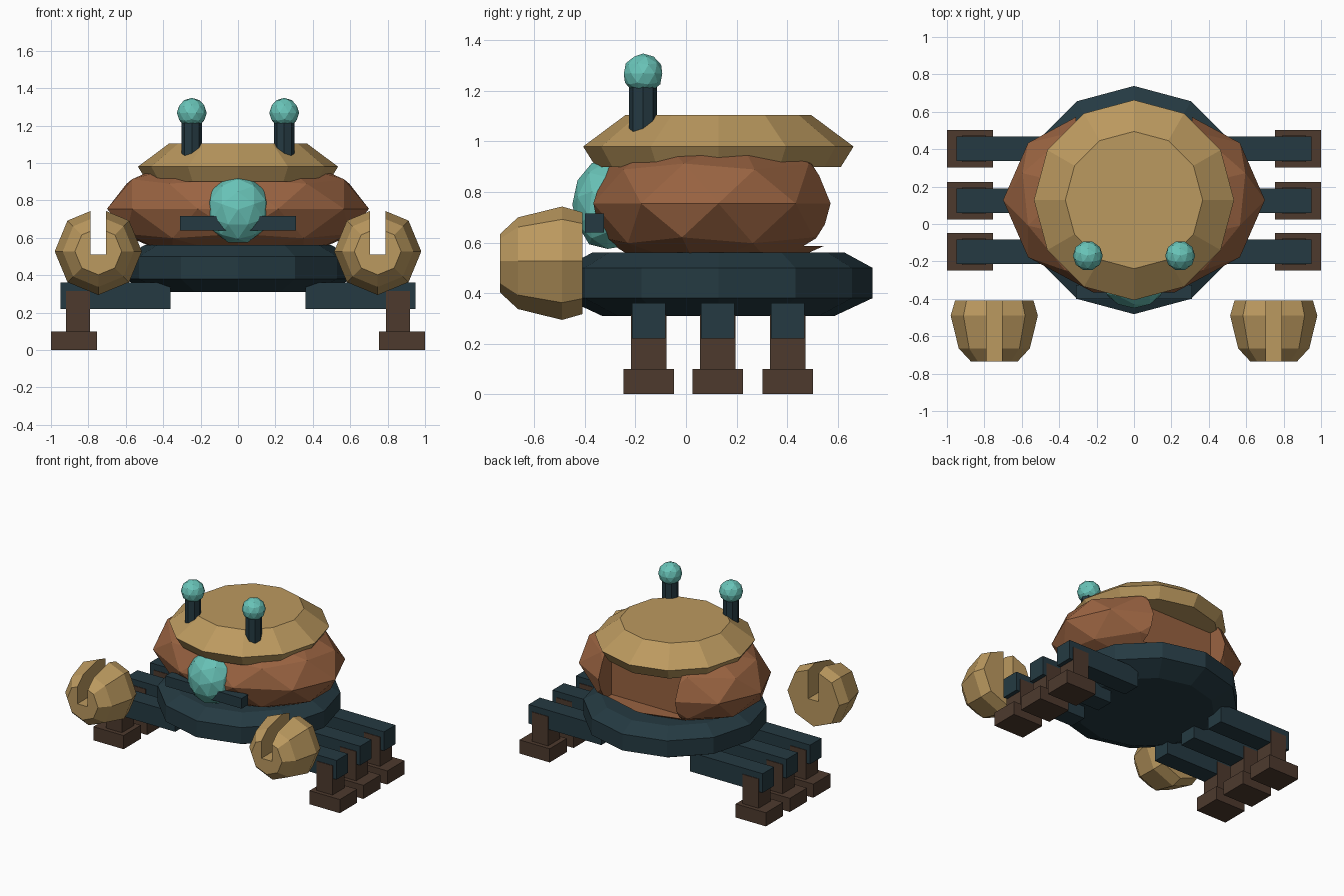
import bpy, bmesh
from math import cos, sin, pi
from mathutils import Matrix, Vector

old = bpy.data.objects.get("Cube")
if old:
    bpy.data.objects.remove(old, do_unlink=True)


def material(name, rgb):
    m = bpy.data.materials.new(name)
    m.use_nodes = True
    m.diffuse_color = (*rgb, 1)
    m.node_tree.nodes["Principled BSDF"].inputs["Base Color"].default_value = (*rgb, 1)
    return m


GOLD = material("sandy gold", (0.50, 0.32, 0.115))
RUST = material("rust brown", (0.32, 0.125, 0.053))
SLATE = material("dark slate", (0.018, 0.042, 0.054))
TEAL = material("pale teal", (0.14, 0.55, 0.48))
EARTH = material("dark earth", (0.075, 0.042, 0.027))


def finish(name, bm, mat):
    bmesh.ops.recalc_face_normals(bm, faces=bm.faces)
    mesh = bpy.data.meshes.new(name)
    bm.to_mesh(mesh)
    bm.free()
    mesh.materials.append(mat)
    ob = bpy.data.objects.new(name, mesh)
    bpy.context.collection.objects.link(ob)
    return ob


def box(name, mat, x, y, z):
    """Box given by its (min, max) range on each axis."""
    bm = bmesh.new()
    bmesh.ops.create_cube(bm, size=1)
    for v in bm.verts:
        v.co = Vector([(a + b) / 2 + c * (b - a) for c, (a, b) in zip(v.co, (x, y, z))])
    return finish(name, bm, mat)


def lathe(name, mat, centre, profile, sides, along_y=False):
    """Closed solid through rings of (radius, position) along z or y."""
    bm = bmesh.new()
    rings = []
    for r, h in profile:
        ring = []
        for i in range(sides):
            a = 2 * pi * i / sides
            p = (r * cos(a), h, r * sin(a)) if along_y else (r * cos(a), r * sin(a), h)
            ring.append(bm.verts.new(Vector(p) + Vector(centre)))
        rings.append(ring)
    for low, high in zip(rings, rings[1:]):
        for i in range(sides):
            j = (i + 1) % sides
            bm.faces.new((low[i], low[j], high[j], high[i]))
    bm.faces.new(rings[0])
    bm.faces.new(rings[-1])
    return finish(name, bm, mat)


def ball(name, mat, centre, radii, tilt=0):
    """Faceted ellipsoid, symmetric in x."""
    bm = bmesh.new()
    bmesh.ops.create_icosphere(bm, subdivisions=2, radius=1)
    turn = Matrix.Rotation(tilt, 4, "X") @ Matrix.Rotation(pi / 2, 4, "Z")
    bm.transform(Matrix.Translation(centre) @ Matrix.Diagonal((*radii, 1)) @ turn)
    return finish(name, bm, mat)


def carve(ob, cutter):
    """Subtract the cutter from the object and discard it."""
    cutter.hide_render = True
    mod = ob.modifiers.new("carve", "BOOLEAN")
    mod.operation, mod.solver, mod.object = "DIFFERENCE", "EXACT", cutter
    graph = bpy.context.evaluated_depsgraph_get()
    mesh = bpy.data.meshes.new_from_object(ob.evaluated_get(graph))
    ob.modifiers.clear()
    ob.data = mesh
    bpy.data.objects.remove(cutter, do_unlink=True)


MID_Y = 0.128

# Chamfered base disc
lathe("base_disc", SLATE, (0, MID_Y, 0),
      [(0.46, 0.31), (0.61, 0.38), (0.61, 0.50), (0.50, 0.56)], 12)

# Faceted body with a recess in the back
body = ball("body", RUST, (0, MID_Y, 0.755), (0.70, 0.52, 0.30))
carve(body, box("recess_cutter", RUST, (-0.31, 0.31), (0.42, 1.0), (0.587, 0.93)))

# Shell cap on top
lathe("shell_cap", GOLD, (0, MID_Y, 0),
      [(0.485, 0.90), (0.535, 0.98), (0.367, 1.105)], 12)

# Face: domed lens and mouth bar
ball("face_lens", TEAL, (0, -0.31, 0.75), (0.172, 0.14, 0.184), tilt=pi / 2)
box("mouth_bar", SLATE, (-0.31, 0.31), (-0.40, -0.325), (0.64, 0.715))

for side, s in (("left", 1), ("right", -1)):
    def span(a, b):
        return sorted((s * a, s * b))

    # Eye stalk and eye
    lathe(f"{side}_eye_stalk", SLATE, (s * 0.247, -0.17, 0), [(0.055, 1.0), (0.055, 1.23)], 8)
    ball(f"{side}_eye", TEAL, (s * 0.247, -0.17, 1.268), (0.08, 0.08, 0.08))

    # Round claw with a slot through its upper half
    claw = lathe(f"{side}_claw", GOLD, (s * 0.747, 0, 0.527),
                 [(0.125, -0.735), (0.19, -0.665), (0.233, -0.49), (0.21, -0.41)], 8, along_y=True)
    carve(claw, box("slot_cutter", GOLD, span(0.705, 0.789), (-1, -0.2), (0.51, 1)))

    # Three legs: arm, shin and foot
    for place, y in (("front", -0.148), ("middle", 0.125), ("back", 0.402)):
        box(f"{side}_{place}_arm", SLATE, span(0.36, 0.95), (y - 0.066, y + 0.066), (0.22, 0.36))
        box(f"{side}_{place}_shin", EARTH, span(0.79, 0.92), (y - 0.07, y + 0.07), (0.09, 0.315))
        box(f"{side}_{place}_foot", EARTH, span(0.755, 1.0), (y - 0.10, y + 0.10), (0, 0.10))
